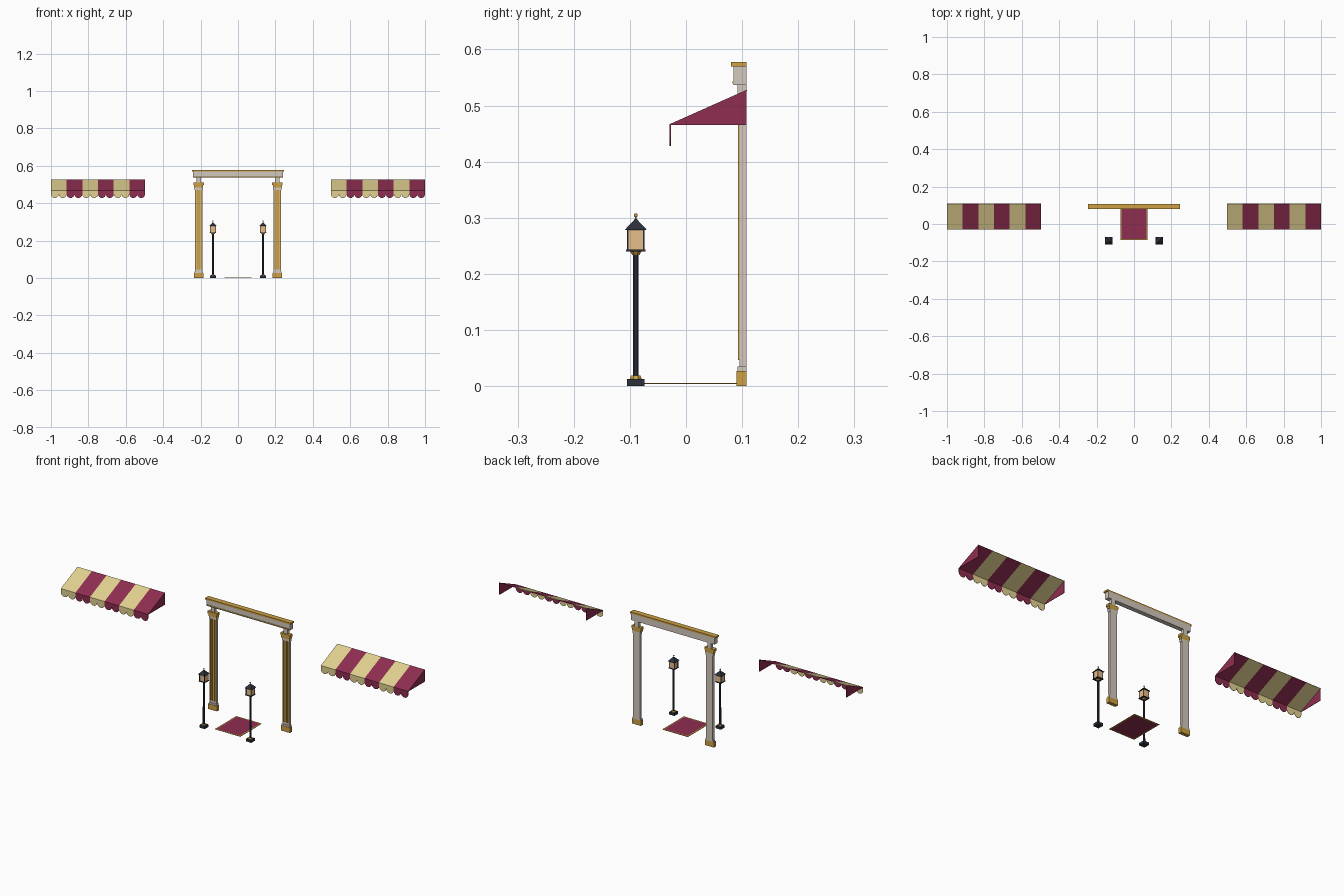
import bpy, bmesh, math

cube = bpy.data.objects.get("Cube")
if cube:
    bpy.data.objects.remove(cube, do_unlink=True)


def material(name, r, g, b):
    """Flat material from 0-255 display values, stored as linear."""
    lin = [((c / 255 + 0.055) / 1.055) ** 2.4 for c in (r, g, b)] + [1]
    m = bpy.data.materials.new(name)
    m.use_nodes = True
    m.diffuse_color = lin
    m.node_tree.nodes["Principled BSDF"].inputs["Base Color"].default_value = lin
    return m


CREAM = material("cream cloth", 226, 209, 145)
WINE = material("wine cloth", 143, 45, 80)
GOLD = material("gold trim", 205, 160, 68)
STONE = material("pale stone", 212, 201, 190)
IRON = material("dark iron", 44, 47, 60)
GLASS = material("warm glass", 238, 196, 142)


def make(name, bm, *mats):
    mesh = bpy.data.meshes.new(name)
    bm.to_mesh(mesh)
    bm.free()
    for m in mats:
        mesh.materials.append(m)
    ob = bpy.data.objects.new(name, mesh)
    bpy.context.collection.objects.link(ob)
    return ob


def box(name, mat, x, y, z):
    """Box from (min, max) ranges."""
    bm = bmesh.new()
    bmesh.ops.create_cube(bm, size=1)
    for v in bm.verts:
        v.co = [r[0] if c < 0 else r[1] for c, r in zip(v.co, (x, y, z))]
    return make(name, bm, mat)


def mid(c, w):
    return (c - w / 2, c + w / 2)


def turned(name, mat, x, y, z0, z1, r0, r1, sides):
    """Upright prism or cone; four-sided ones are squared to the axes."""
    bm = bmesh.new()
    bmesh.ops.create_cone(bm, cap_ends=True, segments=sides,
                          radius1=r0, radius2=r1, depth=z1 - z0)
    ob = make(name, bm, mat)
    ob.location = (x, y, (z0 + z1) / 2)
    ob.rotation_euler.z = math.pi / sides
    return ob


BACK = 0.108


# Striped awnings: sloped roof, scalloped valance, triangular cheeks
def awning(name, x0, x1, stripes=6, scallops=2):
    y, low, high = -0.029, 0.467, 0.528
    bm = bmesh.new()

    def face(points, index):
        bm.faces.new([bm.verts.new(p) for p in points]).material_index = index

    w = (x1 - x0) / stripes
    sw = w / scallops
    for i in range(stripes):
        a = x0 + i * w
        face([(a, y, low), (a + w, y, low), (a + w, BACK, high), (a, BACK, high)], i % 2)
        for j in range(scallops):
            c, r = a + (j + 0.5) * sw, sw / 2
            arc = [(c - r * math.cos(math.pi * k / 8), y,
                    0.449 - r * math.sin(math.pi * k / 8)) for k in range(9)]
            face([(c - r, y, low)] + arc + [(c + r, y, low)], i % 2)
    cheek = [(y, low - 0.002), (BACK, low - 0.002), (BACK, high), (y, low)]
    face([(x1, *p) for p in cheek], 1)
    face([(x0, *p) for p in reversed(cheek)], 1)
    ob = make(name, bm, CREAM, WINE)
    solid = ob.modifiers.new("cloth thickness", "SOLIDIFY")
    solid.thickness = 0.002
    solid.offset = -1


awning("right_awning", -1, -0.497)
awning("left_awning", 0.497, 1)


# Columns with stepped base, gold reeds, capital and neck
def column(side, x):
    def part(name, mat, w, front, z0, z1):
        box(side + "_column_" + name, mat, mid(x, w), (front, BACK), (z0, z1))

    part("base", GOLD, 0.051, 0.09, 0, 0.027)
    part("base_step", STONE, 0.045, 0.092, 0.027, 0.035)
    part("shaft", STONE, 0.039, 0.095, 0.035, 0.485)
    part("collar", STONE, 0.044, 0.092, 0.472, 0.485)
    part("capital", GOLD, 0.048, 0.09, 0.485, 0.497)
    part("capital_top", GOLD, 0.055, 0.087, 0.497, 0.51)
    part("neck", STONE, 0.022, 0.092, 0.51, 0.537)
    for i in range(5):
        box(side + "_column_reed", GOLD, mid(x + (i - 2) * 0.0075, 0.006),
            (0.0925, 0.0955), (0.047, 0.472))


# Lamp posts with square lanterns
def lamp(side, x, y=-0.0895):
    def part(name, mat, w, z0, z1):
        box(side + "_lamp_" + name, mat, mid(x, w), mid(y, w), (z0, z1))

    part("foot", IRON, 0.031, 0, 0.013)
    turned(side + "_lamp_ring", GOLD, x, y, 0.013, 0.019, 0.0115, 0.009, 8)
    turned(side + "_lamp_pole", IRON, x, y, 0.019, 0.235, 0.0055, 0.005, 8)
    turned(side + "_lamp_collar", GOLD, x, y, 0.234, 0.24, 0.007, 0.011, 8)
    part("tray", IRON, 0.035, 0.24, 0.2435)
    part("glass", GLASS, 0.029, 0.2435, 0.278)
    for dx in (-1, 1):
        for dy in (-1, 1):
            box(side + "_lantern_post", IRON, mid(x + dx * 0.0145, 0.0025),
                mid(y + dy * 0.0145, 0.0025), (0.2435, 0.278))
    turned(side + "_lamp_roof", IRON, x, y, 0.278, 0.298, 0.0285, 0.002, 4)
    turned(side + "_lamp_stem", GOLD, x, y, 0.296, 0.303, 0.0012, 0.0012, 6)
    bm = bmesh.new()
    bmesh.ops.create_uvsphere(bm, u_segments=10, v_segments=6, radius=0.0035)
    make(side + "_lamp_finial", bm, GOLD).location = (x, y, 0.3045)


for side, sign in (("right", -1), ("left", 1)):
    column(side, sign * 0.21)
    lamp(side, sign * 0.134)

# Lintel with gold cornice and rod moulding
box("lintel", STONE, mid(0, 0.48), (0.085, BACK), (0.537, 0.57))
box("cornice", GOLD, mid(0, 0.492), (0.08, BACK), (0.57, 0.578))
rod = turned("lintel_rod", GOLD, 0, 0.0855, -0.238, 0.238, 0.003, 0.003, 8)
rod.rotation_euler = (0, math.pi / 2, 0)
rod.location.z = 0.541

# Rug with gold border
bm = bmesh.new()
bmesh.ops.create_cube(bm, size=1)
for v in bm.verts:
    v.co = (v.co.x * 0.146, v.co.y * 0.176 + 0.002, 0.005 + v.co.z * 0.002)
flat = [f for f in bm.faces if abs(f.normal.z) > 0.9]
bmesh.ops.inset_individual(bm, faces=flat, thickness=0.009)
for f in bm.faces:
    f.material_index = int(f in flat)
make("rug", bm, GOLD, WINE)
